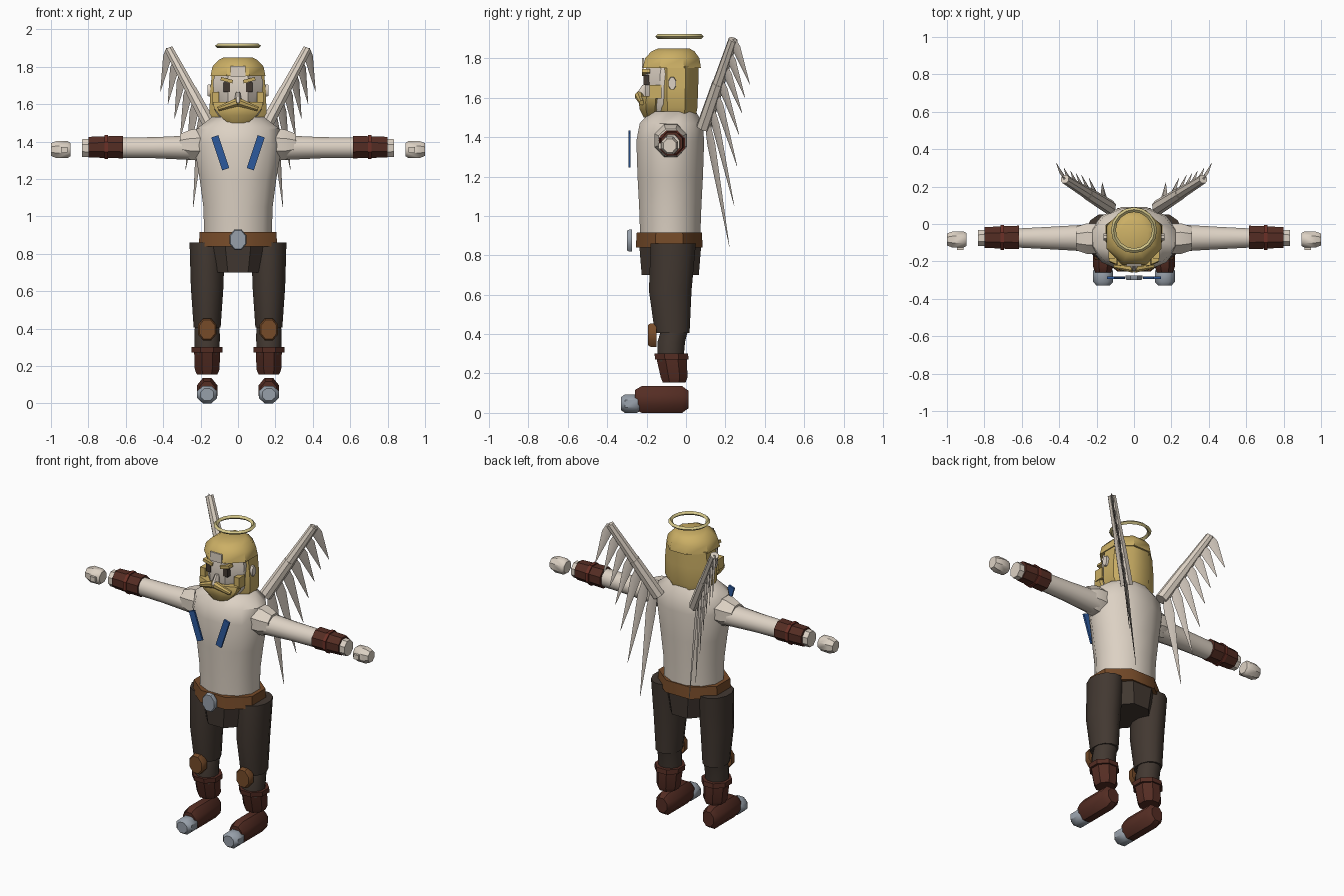
import bpy, bmesh, math
from mathutils import Vector, Matrix

if "Cube" in bpy.data.objects:
    bpy.data.objects.remove(bpy.data.objects["Cube"], do_unlink=True)


def material(name, rgb):
    m = bpy.data.materials.new(name)
    m.use_nodes = True
    m.diffuse_color = (*rgb, 1)
    m.node_tree.nodes["Principled BSDF"].inputs["Base Color"].default_value = (*rgb, 1)
    return m


cream = material("cream", (0.72, 0.64, 0.55))
gold = material("gold hair", (0.60, 0.43, 0.13))
charcoal = material("dark trousers", (0.055, 0.04, 0.031))
tan = material("belt leather", (0.18, 0.07, 0.022))
boot = material("boot leather", (0.09, 0.026, 0.017))
red = material("red band", (0.15, 0.03, 0.02))
blue = material("blue", (0.025, 0.10, 0.34))
steel = material("steel", (0.31, 0.35, 0.40))
halo_mat = material("pale yellow", (0.66, 0.57, 0.25))
feather_mat = material("feather", (0.56, 0.50, 0.44))

X, Y, Z = Vector((1, 0, 0)), Vector((0, 1, 0)), Vector((0, 0, 1))


def finish(name, bm, mat, mirror=False):
    """Turn a bmesh into an object, smooth below 40 degrees, optionally mirrored."""
    bmesh.ops.recalc_face_normals(bm, faces=bm.faces)
    for f in bm.faces:
        f.smooth = True
    for e in bm.edges:
        e.smooth = e.calc_face_angle(0) < math.radians(40)
    mesh = bpy.data.meshes.new(name)
    bm.to_mesh(mesh)
    bm.free()
    mesh.materials.append(mat)
    ob = bpy.data.objects.new(name, mesh)
    bpy.context.scene.collection.objects.link(ob)
    if mirror:
        ob.modifiers.new("Mirror", "MIRROR").use_mirror_merge = False
    return ob


def loft(name, mat, rings, u, v, sides=8, mirror=False, flat=True):
    """Skin elliptical rings (centre, half size on u, half size on v)."""
    bm = bmesh.new()
    phase = math.pi / sides if flat else 0
    grow = 1 / math.cos(phase)
    loops = []
    for c, a, b in rings:
        angles = [2 * math.pi * i / sides + phase for i in range(sides)]
        loops.append([bm.verts.new(Vector(c) + u * (a * grow * math.cos(t))
                                   + v * (b * grow * math.sin(t))) for t in angles])
    for low, high in zip(loops, loops[1:]):
        for i in range(sides):
            j = (i + 1) % sides
            bm.faces.new((low[i], low[j], high[j], high[i]))
    bm.faces.new(loops[0])
    bm.faces.new(loops[-1])
    return finish(name, bm, mat, mirror)


def upright(name, mat, x, rows, sides=8, mirror=False):
    """Rows are (z, y centre, half width, half depth)."""
    return loft(name, mat, [((x, y, z), a, b) for z, y, a, b in rows], X, Y, sides, mirror)


def along_x(name, mat, y, z, rows, sides=8):
    """Mirrored part; rows are (x, half depth, half height)."""
    return loft(name, mat, [((x, y, z), a, b) for x, a, b in rows], Y, Z, sides, True)


def along_y(name, mat, x, z, rows, mirror=False):
    """Rows are (y, half width, half height)."""
    return loft(name, mat, [((x, y, z), a, b) for y, a, b in rows], X, Z, 8, mirror)


def strut(name, mat, p, q, r1, r2, mirror=True):
    d = (q - p).normalized()
    u = d.cross(Y).normalized()
    return loft(name, mat, [(p, r1, r1), (q, r2, r2)], u, d.cross(u), 8, mirror)


def box(name, mat, centre, size, tilt=0, mirror=False):
    bm = bmesh.new()
    m = Matrix.Translation(centre) @ Matrix.Rotation(tilt, 4, "Y") @ Matrix.Diagonal((*size, 1))
    bmesh.ops.create_cube(bm, size=1, matrix=m)
    return finish(name, bm, mat, mirror)


# Torso, belt and hips
upright("torso", cream, 0, [(0.88, -0.08, 0.18, 0.152), (1.05, -0.08, 0.185, 0.158),
        (1.2, -0.08, 0.205, 0.166), (1.38, -0.08, 0.235, 0.172),
        (1.47, -0.075, 0.22, 0.16), (1.53, -0.065, 0.14, 0.115)], 12)
upright("belt", tan, 0, [(0.84, -0.085, 0.21, 0.17), (0.915, -0.085, 0.205, 0.165)])
upright("hips", charcoal, 0, [(0.70, -0.08, 0.13, 0.145), (0.86, -0.08, 0.17, 0.158)])
along_y("buckle", steel, 0, 0.875, [(-0.30, 0.04, 0.05), (-0.29, 0.045, 0.055),
                                    (-0.275, 0.045, 0.055)])
box("chest_strap", blue, (0.095, -0.287, 1.34), (0.04, 0.012, 0.185), 0.32, True)

# Arms and hands
along_x("shoulder", cream, -0.078, 1.383, [(0.19, 0.08, 0.085), (0.25, 0.082, 0.082),
                                           (0.31, 0.062, 0.058)])
along_x("arm", cream, -0.075, 1.367, [(0.24, 0.072, 0.066), (0.45, 0.06, 0.056),
                                      (0.64, 0.05, 0.055)], 12)
along_x("wrist", cream, -0.075, 1.365, [(0.76, 0.045, 0.05), (0.835, 0.042, 0.047)])
along_x("arm_cuff", boot, -0.072, 1.37, [(0.615, 0.063, 0.06), (0.70, 0.06, 0.058),
                                         (0.80, 0.055, 0.055)])
along_x("cuff_band", red, -0.072, 1.37, [(0.695, 0.066, 0.064), (0.715, 0.066, 0.064)])
along_x("hand", cream, -0.083, 1.357, [(0.895, 0.035, 0.035), (0.91, 0.042, 0.045),
                                       (0.97, 0.043, 0.046), (1.0, 0.032, 0.034)])
box("thumb", cream, (0.93, -0.128, 1.355), (0.035, 0.024, 0.03), 0, True)

# Legs, boots and shoes
upright("thigh", charcoal, 0.165, [(0.405, -0.07, 0.072, 0.088), (0.62, -0.08, 0.087, 0.108),
                                   (0.86, -0.065, 0.094, 0.115)], 12, True)
upright("shin", charcoal, 0.165, [(0.26, -0.08, 0.066, 0.066), (0.36, -0.075, 0.068, 0.07),
                                  (0.43, -0.055, 0.065, 0.068)], 12, True)
along_y("knee_pad", tan, 0.165, 0.395, [(-0.192, 0.042, 0.052), (-0.18, 0.05, 0.06),
                                        (-0.15, 0.05, 0.06)], True)
upright("boot_shaft", boot, 0.165, [(0.155, -0.06, 0.055, 0.058), (0.18, -0.06, 0.066, 0.068),
                                    (0.29, -0.075, 0.07, 0.078)], 8, True)
upright("boot_rim", boot, 0.165, [(0.272, -0.072, 0.083, 0.085), (0.302, -0.075, 0.083, 0.085)],
        8, True)
along_y("shoe", boot, 0.165, 0.068, [(-0.26, 0.042, 0.048), (-0.225, 0.055, 0.068),
                                     (-0.02, 0.055, 0.068), (0.012, 0.038, 0.045)], True)
along_y("toe_cap", steel, 0.165, 0.047, [(-0.33, 0.035, 0.033), (-0.31, 0.053, 0.047),
                                         (-0.25, 0.053, 0.047), (-0.235, 0.042, 0.04)], True)

# Head, hair and beard
upright("head", cream, 0, [(1.50, -0.08, 0.08, 0.09), (1.57, -0.075, 0.125, 0.13),
        (1.72, -0.075, 0.134, 0.136), (1.80, -0.07, 0.11, 0.12)])
upright("hair_cap", gold, 0, [(1.75, -0.072, 0.147, 0.148), (1.80, -0.07, 0.137, 0.138),
        (1.835, -0.066, 0.105, 0.11), (1.85, -0.062, 0.075, 0.08)])
upright("back_hair", gold, 0, [(1.51, -0.05, 0.13, 0.10), (1.55, -0.05, 0.152, 0.108),
        (1.66, -0.05, 0.15, 0.112), (1.76, -0.05, 0.14, 0.115)])
box("forehead", cream, (0, -0.219, 1.775), (0.08, 0.009, 0.055))
along_x("ear", cream, -0.07, 1.673, [(0.13, 0.022, 0.036), (0.163, 0.018, 0.03)])
upright("beard", gold, 0, [(1.50, -0.18, 0.055, 0.035), (1.54, -0.18, 0.10, 0.055),
        (1.58, -0.18, 0.128, 0.06), (1.61, -0.175, 0.134, 0.055)])
box("sideburn", gold, (0.12, -0.155, 1.63), (0.035, 0.06, 0.07), 0, True)
strut("moustache", gold, Vector((0.005, -0.238, 1.61)), Vector((0.105, -0.225, 1.575)),
      0.022, 0.012)
upright("nose", cream, 0, [(1.605, -0.225, 0.02, 0.026), (1.62, -0.225, 0.02, 0.026),
                           (1.665, -0.21, 0.011, 0.012)])
box("eye", charcoal, (0.06, -0.2, 1.69), (0.034, 0.03, 0.05), 0, True)
box("eyebrow", gold, (0.06, -0.203, 1.728), (0.065, 0.04, 0.018), -0.25, True)

# Halo
bm = bmesh.new()
ring = 16
for i in range(ring):
    t = 2 * math.pi * i / ring
    out = Vector((math.cos(t), math.sin(t), 0))
    for dr, dz in ((0.013, 0), (0, 0.012), (-0.013, 0), (0, -0.012)):
        bm.verts.new(Vector((0, -0.033, 1.911)) + out * (0.11 + dr) + Z * dz)
bm.verts.ensure_lookup_table()
for i in range(ring):
    n = (i + 1) % ring
    for k in range(4):
        m = (k + 1) % 4
        bm.faces.new([bm.verts[j] for j in (i * 4 + k, n * 4 + k, n * 4 + m, i * 4 + m)])
finish("halo", bm, halo_mat)

# Wings: two arm bones and a fan of tapering feathers, longest near the back
root, tip = Vector((0.13, 0.09, 1.45)), Vector((0.37, 0.24, 1.895))
middle = root.lerp(tip, 0.5)
strut("wing_lower_bone", cream, root, middle, 0.036, 0.031)
strut("wing_upper_bone", cream, middle, tip, 0.029, 0.023)
feather_tips = [(0.17, 0.22, 0.845), (0.24, 0.245, 1.05), (0.28, 0.26, 1.25),
                (0.31, 0.27, 1.41), (0.34, 0.285, 1.52), (0.375, 0.3, 1.6),
                (0.415, 0.325, 1.665)]
for i, end in enumerate(feather_tips):
    start = root.lerp(tip, 0.1 + 0.9 * i / 6)
    end = Vector(end)
    d = (end - start).normalized()
    normal = (tip - root).cross(d).normalized()
    rows = [(start, 0.018, 0.006), (start.lerp(end, 0.2), 0.03, 0.008), (end, 0.001, 0.001)]
    loft(f"feather_{i + 1}", feather_mat, rows, normal.cross(d), normal, 4, True, False)
